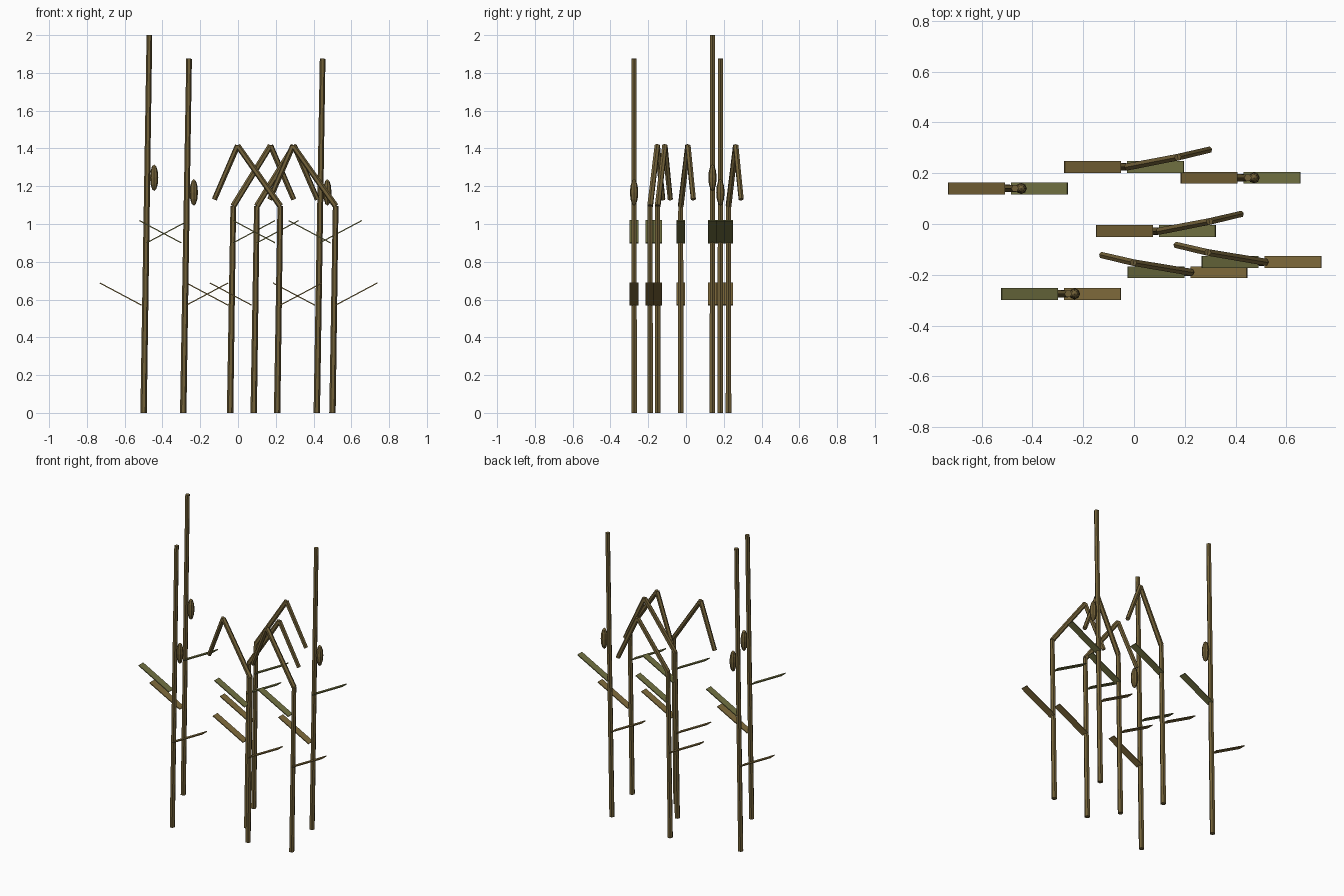
import bpy
from math import atan2
from mathutils import Vector

if "Cube" in bpy.data.objects:
    bpy.data.objects.remove(bpy.data.objects["Cube"])


def material(name, color):
    m = bpy.data.materials.new(name)
    m.diffuse_color = (*color, 1)
    m.use_nodes = True
    m.node_tree.nodes["Principled BSDF"].inputs["Base Color"].default_value = m.diffuse_color
    return m


STALK = material("dry_stalk", (0.17, 0.12, 0.04))
DRY = material("dry_leaf", (0.22, 0.15, 0.045))
GREEN = material("olive_leaf", (0.17, 0.17, 0.055))


def finish(name, mat):
    ob = bpy.context.object
    ob.name = name
    ob.data.materials.append(mat)
    return ob


def rod(name, a, b, r0=0.017, r1=0.015):
    # Six-sided tapered rod between two points
    a, b = Vector(a), Vector(b)
    d = b - a
    bpy.ops.mesh.primitive_cone_add(vertices=6, radius1=r0, radius2=r1, depth=d.length,
                                    location=(a + b) / 2,
                                    rotation=d.to_track_quat('Z', 'Y').to_euler())
    finish(name, STALK)


def leaf(name, x, y, z, side, mat):
    # Thin flat strip rising away from the stalk
    dx, dz = 0.222 * side, 0.118
    bpy.ops.mesh.primitive_cube_add(size=1, location=(x + dx / 2, y, z + dz / 2),
                                    rotation=(0, -atan2(dz, dx), 0))
    finish(name, mat).scale = (0.251, 0.047, 0.006)


def leaves(x, y, side):
    # Brown leaf low on one side, olive leaf higher on the other
    leaf("lower_leaf", x + 0.003 + 0.013 * -side * -1, y, 0.57, side, DRY)
    leaf("upper_leaf", x + 0.003 - 0.013 * side, y, 0.90, -side, GREEN)


# Upright stalks with a cob: base x, y, height, side of lower leaf
for x, y, h, side in [(-0.50, 0.14, 2.0, -1), (-0.29, -0.275, 1.875, 1),
                      (0.417, 0.182, 1.875, -1)]:
    rod("upright_stalk", (x, y, 0), (x + 0.031, y, h))
    leaves(x, y, side)
    bpy.ops.mesh.primitive_uv_sphere_add(segments=8, ring_count=6, radius=1,
                                         location=(x + 0.056, y, h * 0.6225))
    finish("cob", STALK).scale = (0.022, 0.022, 0.07)

# Snapped stalks: base x, y, direction of the fold
for x, y, s in [(-0.042, 0.225, 1), (0.083, -0.028, 1), (0.207, -0.19, -1), (0.5, -0.15, -1)]:
    bend = (x + 0.017, y, 1.095)
    apex = (x + 0.017 + 0.197 * s if s > 0 else x + 0.013 - 0.222, y + 0.038, 1.415)
    tip = (apex[0] + 0.123 * s, y + 0.067, 1.13)
    rod("broken_stalk", (x, y, 0), bend)
    rod("folded_stalk", bend, apex, 0.016, 0.015)
    rod("hanging_top", apex, tip, 0.015, 0.014)
    leaves(x, y, -s)
